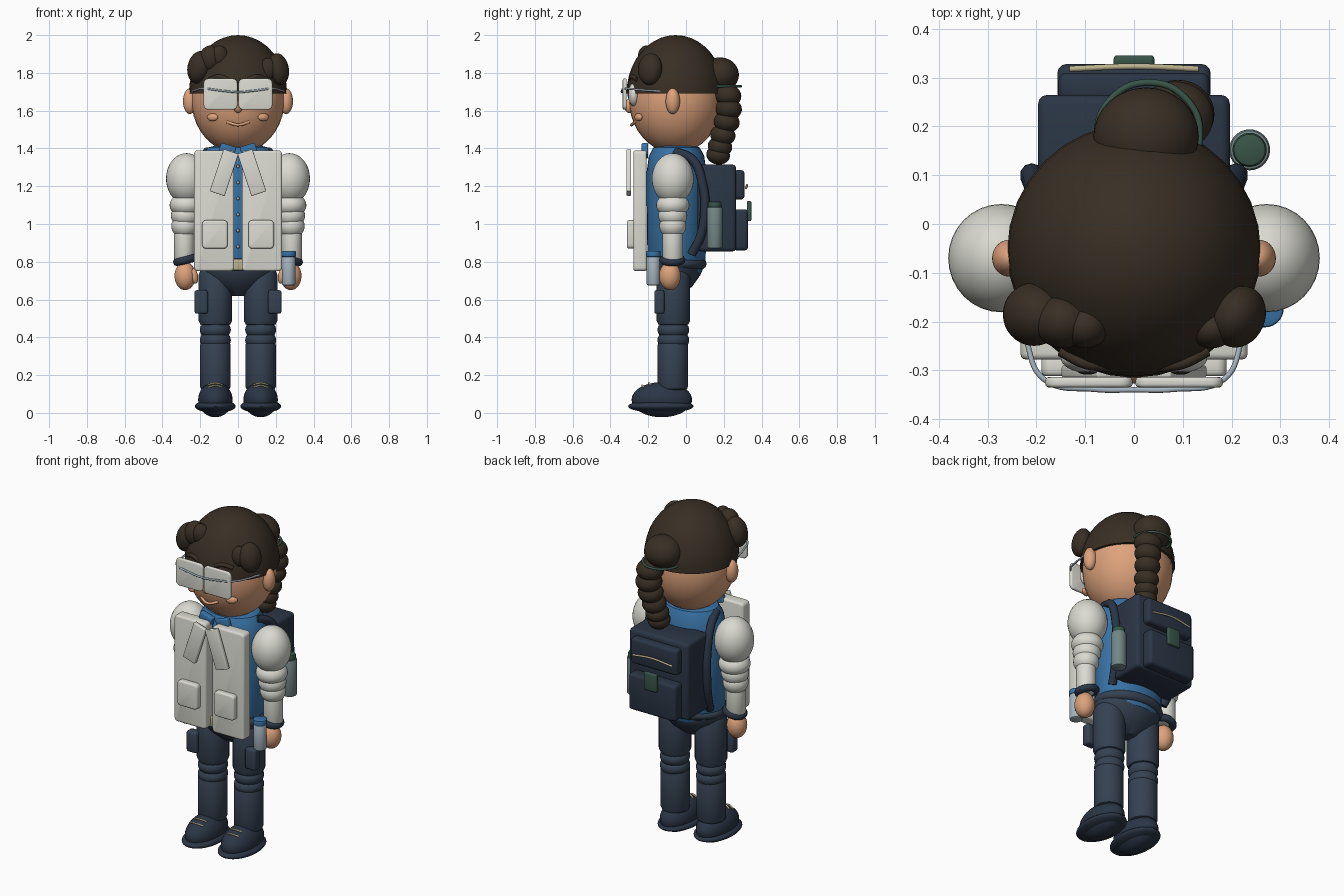
import bpy, bmesh, math
from mathutils import Matrix, Vector

cube = bpy.data.objects.get("Cube")
if cube:
    bpy.data.objects.remove(cube, do_unlink=True)


def material(name, r, g, b):
    m = bpy.data.materials.new(name)
    m.use_nodes = True
    m.diffuse_color = (r, g, b, 1)
    bsdf = m.node_tree.nodes["Principled BSDF"]
    bsdf.inputs["Base Color"].default_value = (r, g, b, 1)
    bsdf.inputs["Roughness"].default_value = 0.7
    return m


HAIR = material("dark brown", .04, .028, .018)
SKIN = material("warm skin", .72, .36, .2)
WHITE = material("off white", .70, .70, .64)
NAVY = material("slate navy", .036, .054, .085)
DARK = material("deep navy", .024, .036, .06)
BLUE = material("shirt blue", .04, .17, .38)
STEEL = material("pale steel", .38, .46, .52)
TEAL = material("grey teal", .17, .24, .24)
GREEN = material("dark green", .04, .09, .065)
BEIGE = material("beige", .5, .45, .27)


def finish(name, bm, mat, loc=(0, 0, 0), rot=(0, 0, 0)):
    bmesh.ops.recalc_face_normals(bm, faces=bm.faces)
    mesh = bpy.data.meshes.new(name)
    bm.to_mesh(mesh)
    bm.free()
    mesh.materials.append(mat)
    ob = bpy.data.objects.new(name, mesh)
    bpy.context.collection.objects.link(ob)
    ob.location, ob.rotation_euler = loc, rot
    bpy.ops.object.select_all(action='DESELECT')
    ob.select_set(True)
    bpy.context.view_layer.objects.active = ob
    bpy.ops.object.shade_smooth_by_angle(angle=math.radians(40))
    return ob


def ball(name, loc, size, mat, rot=(0, 0, 0), cut=None):
    bm = bmesh.new()
    bmesh.ops.create_uvsphere(bm, u_segments=32, v_segments=20, radius=1)
    bmesh.ops.scale(bm, vec=size, verts=bm.verts)
    if cut is not None:
        bmesh.ops.bisect_plane(bm, geom=bm.verts[:] + bm.edges[:] + bm.faces[:],
                               plane_co=(0, 0, cut), plane_no=(0, 0, 1), clear_inner=True)
        bmesh.ops.holes_fill(bm, edges=[e for e in bm.edges if e.is_boundary])
    return finish(name, bm, mat, loc, rot)


def box(name, lo, hi, mat, bevel=.012, corner=0, rot=(0, 0, 0)):
    """Rounded box between two corners; corner rounds the outline seen along y."""
    lo, hi = Vector(lo), Vector(hi)
    bm = bmesh.new()
    bmesh.ops.create_cube(bm, size=1)
    bmesh.ops.scale(bm, vec=hi - lo, verts=bm.verts)
    if corner:
        along = [e for e in bm.edges if abs(e.verts[0].co.y - e.verts[1].co.y) > 1e-4]
        bmesh.ops.bevel(bm, geom=along, offset=corner, segments=4, profile=.5, affect='EDGES')
    rims = [e for e in bm.edges if e.calc_face_angle(0) > 1]
    bmesh.ops.bevel(bm, geom=rims, offset=bevel, segments=3, profile=.5, affect='EDGES')
    return finish(name, bm, mat, (lo + hi) / 2, rot)


def lathe(name, loc, profile, mat, depth=1, sides=32):
    """Closed turned shape from (radius, z) pairs, squashed in y by depth."""
    bm = bmesh.new()
    rings = []
    for r, z in profile:
        angles = [2 * math.pi * i / sides for i in range(sides)]
        rings.append([bm.verts.new((r * math.cos(a), depth * r * math.sin(a), z)) for a in angles])
    for a, b in zip(rings, rings[1:]):
        for i in range(sides):
            j = (i + 1) % sides
            bm.faces.new((a[i], a[j], b[j], b[i]))
    bm.faces.new(rings[0])
    bm.faces.new(rings[-1])
    return finish(name, bm, mat, loc)


def rod(name, loc, r, z0, z1, mat, soft=.01):
    return lathe(name, loc, [(r - soft, z0), (r - soft * .3, z0 + soft * .3), (r, z0 + soft),
                             (r, z1 - soft), (r - soft * .3, z1 - soft * .3), (r - soft, z1)], mat)


def tube(name, points, r, mat, closed=False):
    curve = bpy.data.curves.new(name, 'CURVE')
    curve.dimensions = '3D'
    curve.bevel_depth, curve.bevel_resolution, curve.resolution_u = r, 3, 8
    curve.use_fill_caps = True
    s = curve.splines.new('BEZIER')
    s.bezier_points.add(len(points) - 1)
    s.use_cyclic_u = closed
    for p, co in zip(s.bezier_points, points):
        p.co = co
        p.handle_left_type = p.handle_right_type = 'AUTO'
    curve.materials.append(mat)
    ob = bpy.data.objects.new(name, curve)
    bpy.context.collection.objects.link(ob)
    bpy.ops.object.select_all(action='DESELECT')
    ob.select_set(True)
    bpy.context.view_layer.objects.active = ob
    bpy.ops.object.convert(target='MESH')
    return ob


def ring(name, center, r, thick, mat, tilt=(0, 0, 0)):
    x, y, z = center
    pts = [(x + r * math.cos(a), y + r * math.sin(a), z + tilt[0] * math.cos(a) + tilt[1] * math.sin(a))
           for a in [math.pi * i / 4 for i in range(8)]]
    return tube(name, pts, thick, mat, True)


# Head and face
ball("head", (0, -.055, 1.66), (.247, .247, .285), SKIN)
ball("nose", (0, -.3, 1.625), (.025, .027, .037), SKIN)
tube("mouth", [(-.058, -.27, 1.54), (0, -.288, 1.525), (.058, -.27, 1.54)], .008, SKIN)

# Hair cap, side buns and ponytail
ball("hair_cap", (0, -.055, 1.69), (.26, .26, .31), HAIR, cut=0)
ball("right_bun", (-.205, -.185, 1.83), (.062, .065, .088), HAIR, (0, .25, 0))
ball("right_bun_middle", (-.145, -.2, 1.875), (.06, .055, .07), HAIR)
ball("right_bun_inner", (-.1, -.21, 1.885), (.05, .045, .06), HAIR)
ball("left_bun", (.215, -.19, 1.82), (.052, .065, .085), HAIR, (0, -.2, -.4))
ball("left_bun_inner", (.16, -.215, 1.82), (.045, .04, .06), HAIR)
ball("ponytail_top", (.025, .18, 1.79), (.108, .1, .092), HAIR)
ring("hair_tie", (.03, .185, 1.73), .105, .007, GREEN)
tail = [(.085, .22, 1.68), (.09, .225, 1.61), (.085, .215, 1.54),
        (.075, .195, 1.47), (.065, .18, 1.41), (.06, .17, 1.365)]
for i, p in enumerate(tail):
    ball(f"ponytail_segment_{i + 1}", p, (.078 - .003 * i, .073 - .002 * i, .06 - .002 * i), HAIR, (-.15, 0, 0))

# Glasses wire
wire = [(.245, -.1, 1.7), (.22, -.24, 1.71), (.185, -.318, 1.717), (.08, -.339, 1.705)]
tube("glasses_frame", [(-x, y, z) for x, y, z in wire] + [(0, -.34, 1.698)] + wire[::-1], .0055, STEEL)

# Torso and pelvis
lathe("shirt", (0, -.05, 0), [(.17, .74), (.2, .8), (.205, 1.1), (.205, 1.28), (.19, 1.36),
                              (.16, 1.405), (.1, 1.42)], BLUE, .77)
lathe("pelvis", (0, -.06, 0), [(.05, .62), (.13, .67), (.19, .73), (.205, .78), (.2, .82)], NAVY, .72)
ring("waist_belt", (0, -.06, .79), .145, .03, NAVY).scale = (1.2, .95, 1)
box("belt_buckle", (-.03, -.235, .755), (.03, -.2, .815), BEIGE, .006)
for i in range(6):
    ball(f"shirt_button_{i + 1}", (0, -.215, .88 + .085 * i), (.009, .007, .009), BEIGE)

# Paired parts: s is the side sign
for s, side in ((-1, "right"), (1, "left")):
    def span(a, b):
        return min(s * a, s * b), max(s * a, s * b)

    def pair(name, xs, ys, zs, mat, **kw):
        x0, x1 = span(*xs)
        return box(f"{side}_{name}", (x0, ys[0], zs[0]), (x1, ys[1], zs[1]), mat, **kw)

    # Face
    ball(side + "_ear", (s * .255, -.07, 1.65), (.036, .038, .068), SKIN)
    ball(side + "_cheek", (s * .135, -.252, 1.565), (.032, .016, .02), SKIN, (0, 0, s * .5))
    ball(side + "_eye", (s * .095, -.275, 1.685), (.055, .03, .062), WHITE)
    ball(side + "_pupil", (s * .095, -.296, 1.685), (.025, .013, .03), HAIR)
    tube(side + "_eyebrow", [(s * .05, -.292, 1.765), (s * .1, -.285, 1.78), (s * .15, -.26, 1.765)], .012, HAIR)
    pair("lens", (.003, .182), (-.335, -.314), (1.605, 1.77), WHITE, bevel=.007, corner=.025)

    # Vest front with lapel and pocket
    pair("vest_panel", (.02, .233), (-.278, -.208), (.75, 1.39), WHITE, bevel=.012, corner=.02)
    pair("lapel", (.032, .115), (-.315, -.29), (1.155, 1.39), WHITE, bevel=.005, rot=(0, -s * .32, 0))
    pair("vest_pocket", (.055, .19), (-.312, -.27), (.87, 1.02), WHITE, bevel=.01, corner=.02)
    pair("collar", (.015, .1), (-.235, -.2), (1.355, 1.42), BLUE, bevel=.008, rot=(0, -s * .3, 0))

    # Arm
    ball(side + "_shoulder", (s * .272, -.07, 1.24), (.109, .111, .135), WHITE)
    for i, (z, r) in enumerate(((1.1, .088), (1.045, .077), (.99, .071))):
        ball(f"{side}_sleeve_fold_{i + 1}", (s * (.274 + .004 * i), -.07, z), (r, r, .065), WHITE)
    rod(side + "_forearm", (s * .284, -.07, 0), .054, .8, 1.02, WHITE)
    ring(side + "_cuff", (s * .275, -.072, .81), .048, .021, DARK, (s * -.012, 0))
    ball(side + "_hand", (s * .28, -.085, .725), (.056, .057, .075), SKIN)
    ball(side + "_thumb", (s * .232, -.105, .725), (.02, .024, .042), SKIN, (0, s * .2, 0))

    # Leg
    x = s * .12
    rod(side + "_thigh", (x, -.067, 0), .089, .46, .76, NAVY, .03)
    for i, z in enumerate((.44, .385)):
        ball(f"{side}_knee_fold_{i + 1}", (x, -.067, z), (.082, .084, .058), NAVY)
    rod(side + "_shin", (x, -.07, 0), .081, .12, .38, NAVY, .02)
    pair("thigh_pocket", (.16, .23), (-.168, -.115), (.525, .65), NAVY, bevel=.012)

    # Shoe
    ball(side + "_sole", (x, -.133, .035), (.108, .173, .035), DARK)
    ball(side + "_shoe", (x, -.128, .07), (.091, .16, .093), DARK)
    for i in range(2):
        y, z = -.185 - .035 * i, .158 - .013 * i
        tube(f"{side}_lace_{i + 1}", [(x - .04, y, z - .01), (x, y - .012, z), (x + .04, y, z - .01)], .005, BEIGE)

    # Backpack strap
    tube(side + "_strap", [(s * .16, -.06, 1.385), (s * .19, .035, 1.34), (s * .205, .09, 1.2),
                           (s * .21, .1, 1.08), (s * .2, .075, .93), (s * .18, .03, .84)], .024, DARK)

# Backpack
box("backpack", (-.197, .06, .855), (.197, .265, 1.315), DARK, .02)
box("backpack_upper_pocket", (-.155, .25, 1.13), (.155, .31, 1.285), DARK, .018)
box("backpack_lower_pocket", (-.157, .25, .86), (.157, .328, 1.078), DARK, .018)
tube("backpack_zipper", [(-.132, .318, 1.19), (0, .323, 1.205), (.132, .318, 1.19)], .006, BEIGE)
box("backpack_buckle", (-.042, .322, 1.015), (.042, .346, 1.122), GREEN, .008)
rod("side_bottle", (.237, .152, 0), .042, .87, 1.09, TEAL)
rod("side_bottle_cap", (.237, .152, 0), .035, 1.08, 1.12, GREEN)

# Hand-held bottle
rod("hand_bottle", (.268, -.173, 0), .036, .675, .835, STEEL)
rod("hand_bottle_cap", (.268, -.173, 0), .039, .825, .858, BLUE, .006)
